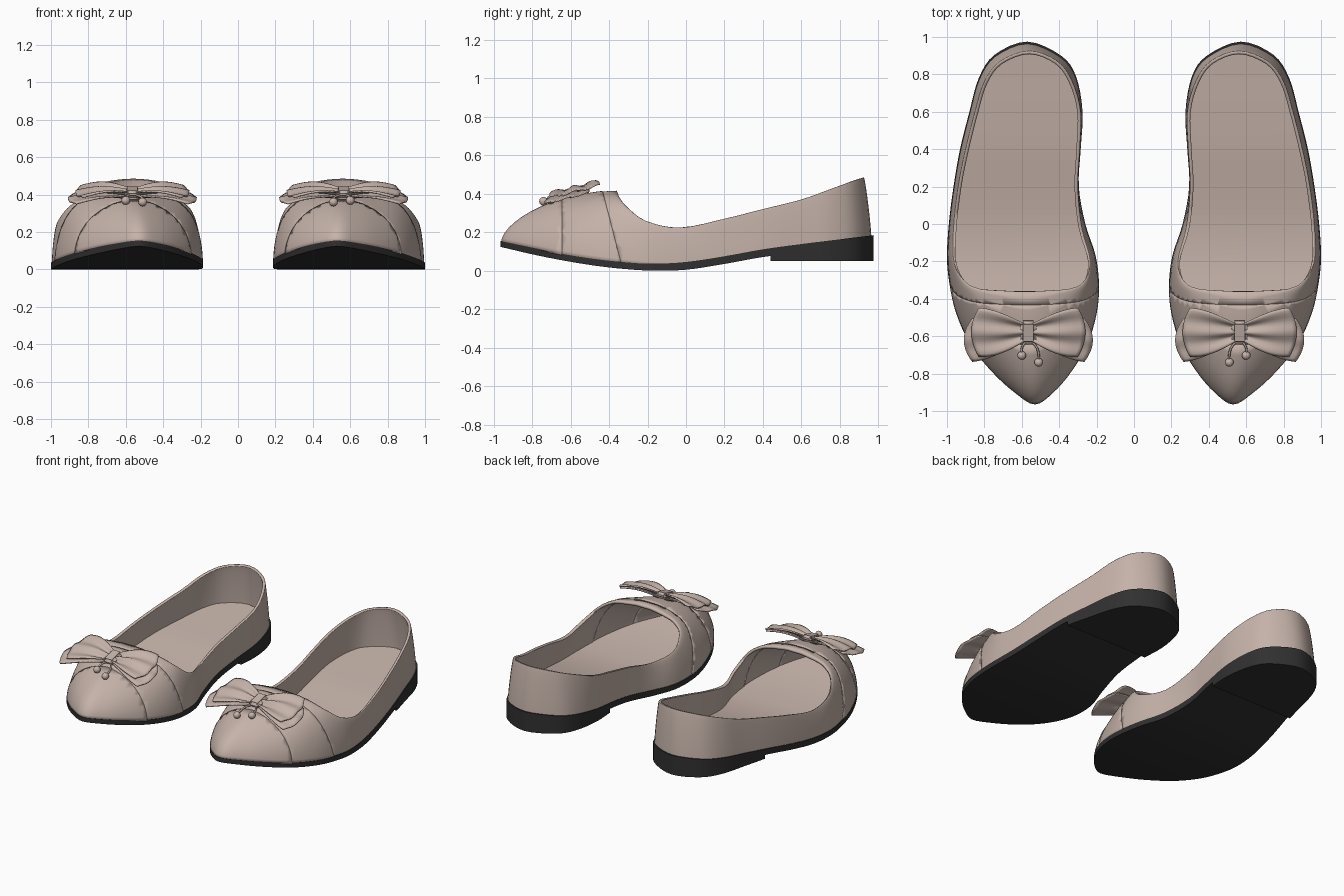
import bpy, bmesh, math
from mathutils import Vector, Matrix

if "Cube" in bpy.data.objects:
    bpy.data.objects.remove(bpy.data.objects["Cube"])


def material(name, rgb):
    mat = bpy.data.materials.new(name)
    mat.use_nodes = True
    mat.diffuse_color = (*rgb, 1)
    mat.node_tree.nodes["Principled BSDF"].inputs["Base Color"].default_value = (*rgb, 1)
    return mat


BEIGE = material("beige leather", (0.56, 0.45, 0.40))
BLACK = material("black rubber", (0.03, 0.03, 0.03))

# Plan of the sole and of the foot opening: toe, outer side, heel, inner side
OUTLINE = [(.53, -.965), (.64, -.9), (.76, -.79), (.875, -.645), (.95, -.48), (.985, -.33),
           (1, -.18), (.99, 0), (.965, .2), (.93, .4), (.88, .6), (.83, .78), (.745, .905),
           (.57, .975), (.39, .9), (.31, .79), (.275, .6), (.285, .4), (.295, .2), (.26, 0),
           (.205, -.17), (.187, -.33), (.2, -.48), (.25, -.645), (.335, -.79), (.43, -.9)]
OPENING = [(.58, -.36), (.64, -.36), (.7, -.357), (.77, -.353), (.83, -.345), (.9, -.31),
           (.96, -.21), (.965, -.03), (.94, .2), (.9, .4), (.85, .6), (.8, .76), (.715, .87),
           (.56, .925), (.41, .87), (.33, .76), (.285, .6), (.29, .4), (.3, .2), (.28, -.02),
           (.235, -.2), (.27, -.31), (.34, -.345), (.41, -.353), (.47, -.357), (.53, -.36)]
# Side profiles as (y, z)
SOLE_BOTTOM = [(-.97, .125), (-.8, .085), (-.6, .045), (-.4, .015), (-.2, 0), (0, .005),
               (.2, .035), (.45, .08), (.98, .13)]
SOLE_TOP = [(-.97, .155), (-.6, .078), (-.4, .05), (-.2, .035), (0, .045), (.2, .075),
            (.45, .12), (.98, .185)]
RIM = [(-.36, .415), (-.345, .38), (-.31, .335), (-.2, .252), (-.07, .217), (.1, .245),
       (.6, .37), (.92, .485)]


def height(profile, y):
    y = min(max(y, profile[0][0]), profile[-1][0])
    for (y0, z0), (y1, z1) in zip(profile, profile[1:]):
        if y <= y1:
            return z0 + (z1 - z0) * (y - y0) / (y1 - y0)


def ring(plan, z_of, scale=1.0, steps=4):
    """Smooth closed loop through the plan points, with height given by y."""
    pts = [Vector((.58 + (x - .58) * scale, y * scale, z_of(y))) for x, y in plan]
    out = []
    for i in range(len(pts)):
        a, b, c, d = (pts[(i + k) % len(pts)] for k in (-1, 0, 1, 2))
        for s in range(steps):
            t = s / steps
            out.append(b + (c - a) * t / 2 + (a - 2.5 * b + 2 * c - d / 2) * t ** 2
                       + (1.5 * (b - c) + (d - a) / 2) * t ** 3)
    return out


def loft(rings, cap_bottom=False, cap_top=False):
    """Skin closed loops; caps are strips running across the foot."""
    bm = bmesh.new()
    loops = [[bm.verts.new(p) for p in r] for r in rings]
    n = len(loops[0])
    for lo, hi in zip(loops, loops[1:]):
        for i in range(n):
            k = (i + 1) % n
            bm.faces.new((lo[i], lo[k], hi[k], hi[i]))

    def cap(loop, up):
        for i in range(n // 2):
            quad = [loop[i], loop[i + 1], loop[-i - 1], loop[-i % n]]
            quad = list(dict.fromkeys(quad))
            bm.faces.new(quad if up else quad[::-1])

    if cap_bottom:
        cap(loops[0], False)
    if cap_top:
        cap(loops[-1], True)
    return bm


def finish(bm, name, mat, thickness=0, angle=40):
    """Make the object, mirror it into a pair and shade it."""
    mesh = bpy.data.meshes.new(name)
    bm.to_mesh(mesh)
    bm.free()
    mesh.materials.append(mat)
    obj = bpy.data.objects.new(name, mesh)
    bpy.context.collection.objects.link(obj)
    if thickness:
        solid = obj.modifiers.new("thickness", "SOLIDIFY")
        solid.thickness = thickness
        solid.offset = -1
    pair = obj.modifiers.new("pair", "MIRROR")
    pair.use_mirror_merge = False
    bpy.ops.object.select_all(action="DESELECT")
    obj.select_set(True)
    bpy.context.view_layer.objects.active = obj
    bpy.ops.object.shade_smooth_by_angle(angle=math.radians(angle))
    return obj


# Sole
bottom = ring(OUTLINE, lambda y: height(SOLE_BOTTOM, y))
top = ring(OUTLINE, lambda y: height(SOLE_TOP, y))
finish(loft([bottom, top], True, True), "sole", BLACK)

# Heel block, cut straight across at its front
bm = loft([ring(OUTLINE, lambda y: .05),
           ring(OUTLINE, lambda y: height(SOLE_BOTTOM, y) + .015)], True, True)
bmesh.ops.bisect_plane(bm, geom=bm.verts[:] + bm.edges[:] + bm.faces[:],
                       plane_co=(0, .44, 0), plane_no=(0, 1, 0), clear_inner=True)
bmesh.ops.holes_fill(bm, edges=[e for e in bm.edges if e.is_boundary])
finish(bm, "heel_block", BLACK)

# Footbed
finish(loft([ring(OUTLINE, lambda y: height(SOLE_TOP, y) - .01, .96),
             ring(OUTLINE, lambda y: height(SOLE_TOP, y) + .02, .96)], False, True),
       "footbed", BEIGE)

# Upper: rounded wall from the sole to the opening, domed over the toes
base = ring(OUTLINE, lambda y: height(SOLE_TOP, y) - .008, .988)
rim = ring(OPENING, lambda y: height(RIM, y))
ROWS = 14
rows = []
for j in range(ROWS + 1):
    a = j / ROWS * math.pi / 2
    row = []
    for p, q in zip(base, rim):
        power = 2 / (1.7 - .5 * min(max((p.y + .2) / .4, 0), 1))
        across = 1 - max(math.cos(a), 0) ** power
        up = math.sin(a) ** power
        row.append(Vector((p.x + (q.x - p.x) * across, p.y + (q.y - p.y) * across,
                           p.z + (q.z - p.z) * up)))
    rows.append(row)
bm = loft(rows)

# Overlapped seams: the toe cap and the vamp each sit slightly proud of the next piece
for point, normal in (((0, -.34, .05), Vector((0, .35, .09))),
                      ((0, -.645, .05), Vector((0, 1, 0)))):
    cut = bmesh.ops.bisect_plane(bm, geom=bm.verts[:] + bm.edges[:] + bm.faces[:],
                                 plane_co=point, plane_no=normal)["geom_cut"]
    bmesh.ops.split_edges(bm, edges=[e for e in cut if isinstance(e, bmesh.types.BMEdge)])
    bm.normal_update()
    front = {v for f in bm.faces for v in f.verts
             if (f.calc_center_median() - Vector(point)).dot(normal) < 0}
    for v in front:
        v.co += v.normal * .004
finish(bm, "upper", BEIGE, .018)

# Bow, laid on the sloping vamp
BOW = Matrix.Translation((.565, -.575, .405)) @ Matrix.Rotation(math.radians(14), 4, "X")


def bow_wing(bm, side, length, narrow, wide, sweep, lift, pleat):
    """Pleated fan from the knot outwards, with a rounded end."""
    nu, nv = 12, 16
    grid = []
    for i in range(nu + 1):
        u = i / nu
        line = []
        for j in range(nv + 1):
            v = j / nv * 2 - 1
            half = narrow + (wide - narrow) * math.sin(u * math.pi / 2)
            x = side * (.02 + length * u * (1 - .14 * v * v))
            y = v * half - sweep * u
            z = lift + pleat * math.cos(v * 7) * (1 - .5 * u) + .02 * math.sin(u * math.pi)
            line.append(bm.verts.new(BOW @ Vector((x, y, z))))
        grid.append(line)
    for a, b in zip(grid, grid[1:]):
        for j in range(nv):
            quad = (a[j], b[j], b[j + 1], a[j + 1])
            bm.faces.new(quad if side > 0 else quad[::-1])


for name, shape in (("bow_loops", (.285, .05, .135, 0, .012, .012)),
                    ("bow_tails", (.325, .04, .12, .05, -.012, .006))):
    bm = bmesh.new()
    for side in (-1, 1):
        bow_wing(bm, side, *shape)
    finish(bm, name, BEIGE, .008, 60)

# Knot
bm = bmesh.new()
bmesh.ops.create_cube(bm, size=1, matrix=BOW @ Matrix.Translation((0, 0, .01))
                      @ Matrix.Diagonal((.085, .125, .04, 1)))
bmesh.ops.bevel(bm, geom=bm.edges[:], offset=.015, segments=3, affect="EDGES")
finish(bm, "bow_knot", BEIGE, angle=60)

# Cords with beads hanging from the knot
for x, y, z in ((.51, -.74, .36), (.6, -.703, .368)):
    bm = bmesh.new()
    bmesh.ops.create_uvsphere(bm, u_segments=20, v_segments=12, radius=.023,
                              matrix=Matrix.Translation((x, y, z)))
    start, end = Vector((.565, -.62, .4)), Vector((x, y, z))
    bend = Vector((x + (.012 if x > .55 else -.012), -.65, .395))
    path = [start.lerp(bend, t / 6).lerp(bend.lerp(end, t / 6), t / 6) for t in range(7)]
    for a, b in zip(path, path[1:]):
        turn = (b - a).to_track_quat("Z", "Y").to_matrix().to_4x4()
        bmesh.ops.create_cone(bm, segments=8, radius1=.006, radius2=.006, depth=(b - a).length * 1.1,
                              matrix=Matrix.Translation((a + b) / 2) @ turn)
    finish(bm, "cord_bead", BEIGE, angle=60)
